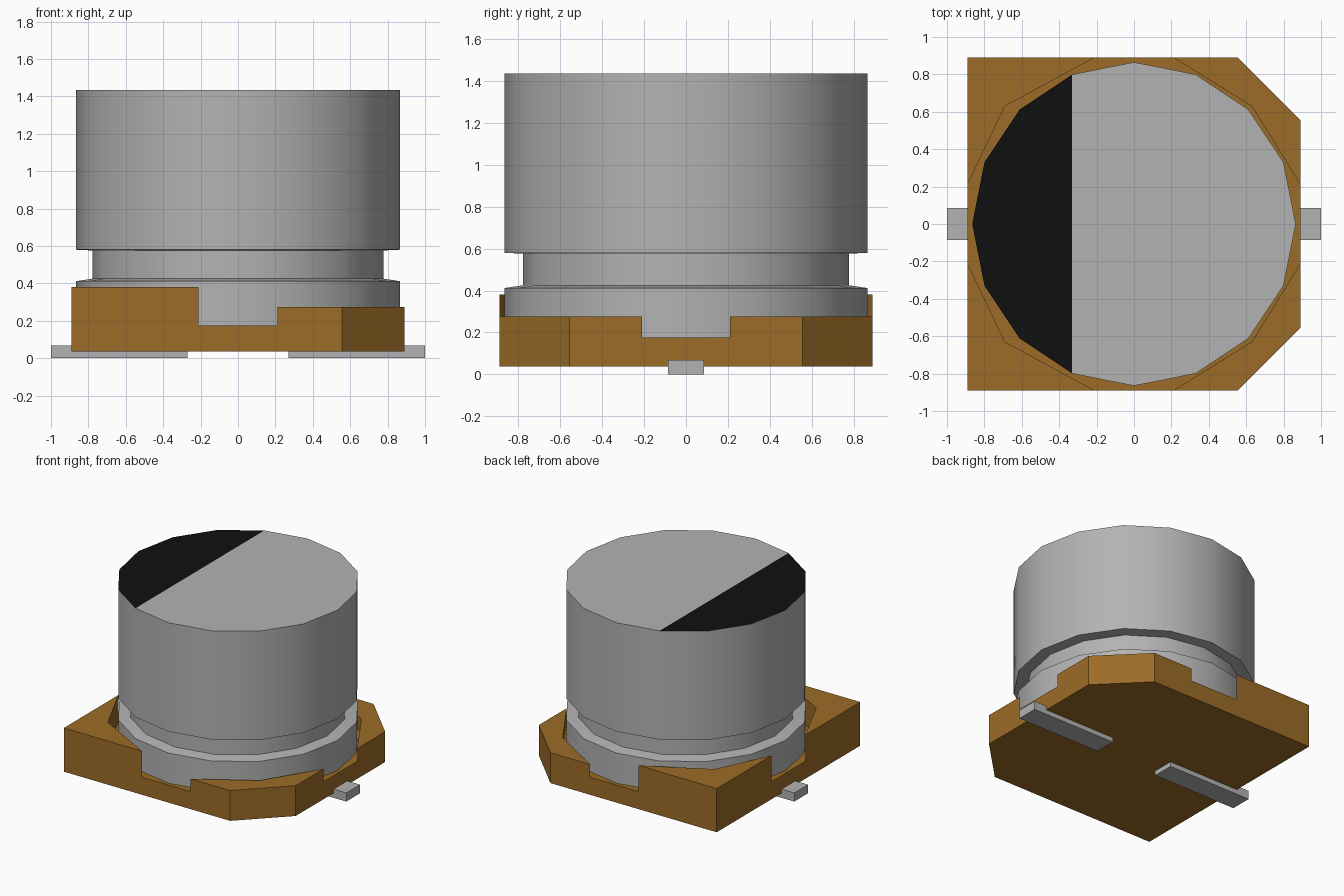
import bpy, bmesh, math

cube = bpy.data.objects.get("Cube")
if cube:
    bpy.data.objects.remove(cube, do_unlink=True)


def material(name, rgb):
    m = bpy.data.materials.new(name)
    m.use_nodes = True
    m.diffuse_color = (*rgb, 1)
    bsdf = m.node_tree.nodes["Principled BSDF"]
    bsdf.inputs["Base Color"].default_value = (*rgb, 1)
    bsdf.inputs["Roughness"].default_value = 0.6
    return m


metal = material("grey metal", (0.45, 0.45, 0.45))
black = material("black marking", (0.005, 0.005, 0.005))
brown = material("brown plastic", (0.33, 0.15, 0.02))


def finish(name, bm, mats):
    bmesh.ops.recalc_face_normals(bm, faces=bm.faces[:])
    me = bpy.data.meshes.new(name)
    bm.to_mesh(me)
    bm.free()
    for m in mats:
        me.materials.append(m)
    ob = bpy.data.objects.new(name, me)
    bpy.context.collection.objects.link(ob)
    return ob


# Base plate: flat floor with four raised corners, two of them chamfered
H, NOTCH, CH = 0.89, 0.21, 0.555
FLOOR, BOTTOM = 0.175, 0.037
bm = bmesh.new()
cache = {}


def vert(x, y):
    if (x, y) not in cache:
        cache[(x, y)] = bm.verts.new((x, y, BOTTOM))
    return cache[(x, y)]


floor_loop = []
for sx, sy in ((1, 1), (-1, 1), (-1, -1), (1, -1)):
    inner = [(sx * H, sy * NOTCH), (sx * (0.63 if sx > 0 else 0.69), sy * 0.63),
             (sx * NOTCH, sy * H)]
    outer = [(CH, sy * H), (H, sy * CH)] if sx > 0 else [(-H, sy * H)]
    bm.faces.new([vert(*p) for p in inner + outer])
    floor_loop += inner if sx * sy > 0 else inner[::-1]
bm.faces.new([vert(*p) for p in floor_loop])


def raise_faces(faces, dz):
    new = bmesh.ops.extrude_face_region(bm, geom=faces)["geom"]
    verts = [g for g in new if isinstance(g, bmesh.types.BMVert)]
    bmesh.ops.translate(bm, verts=verts, vec=(0, 0, dz))


raise_faces(bm.faces[:], FLOOR - BOTTOM)
tops = [f for f in bm.faces if all(v.co.z > FLOOR - 0.001 for v in f.verts)]
for f in tops:
    c = f.calc_center_median()
    if abs(c.x) > 0.4 and abs(c.y) > 0.4:
        raise_faces([f], (0.275 if c.x > 0 else 0.38) - FLOOR)
bmesh.ops.recalc_face_normals(bm, faces=bm.faces[:])
bmesh.ops.dissolve_limit(bm, angle_limit=0.01, verts=bm.verts[:], edges=bm.edges[:])
finish("base_plate", bm, [brown])

# Can: sixteen-sided turned profile with a crimped groove
N = 16
PROFILE = [(0.865, 0.172), (0.865, 0.412), (0.778, 0.425), (0.778, 0.576),
           (0.865, 0.58), (0.865, 1.435)]
bm = bmesh.new()
rings = [[bm.verts.new((r * math.cos(2 * math.pi * k / N),
                        r * math.sin(2 * math.pi * k / N), z)) for k in range(N)]
         for r, z in PROFILE]
for a, b in zip(rings, rings[1:]):
    for k in range(N):
        j = (k + 1) % N
        bm.faces.new((a[k], a[j], b[j], b[k]))
bm.faces.new(rings[0][::-1])
# Lid split along a chord, with the marked segment on the -x side
top = rings[-1]
bm.faces.new(top[5:12]).material_index = 1
bm.faces.new(top[11:] + top[:6])
can = finish("can", bm, [metal, black])
bpy.ops.object.select_all(action="DESELECT")
can.select_set(True)
bpy.context.view_layer.objects.active = can
bpy.ops.object.shade_smooth_by_angle(angle=math.radians(30))

# Contact strips under the base, reaching out on both sides
for name, s in (("left_terminal", 1), ("right_terminal", -1)):
    bm = bmesh.new()
    bmesh.ops.create_cube(bm, size=1)
    for v in bm.verts:
        v.co = (s * 0.635 + v.co.x * 0.73, v.co.y * 0.17, 0.034 + v.co.z * 0.068)
    finish(name, bm, [metal])
